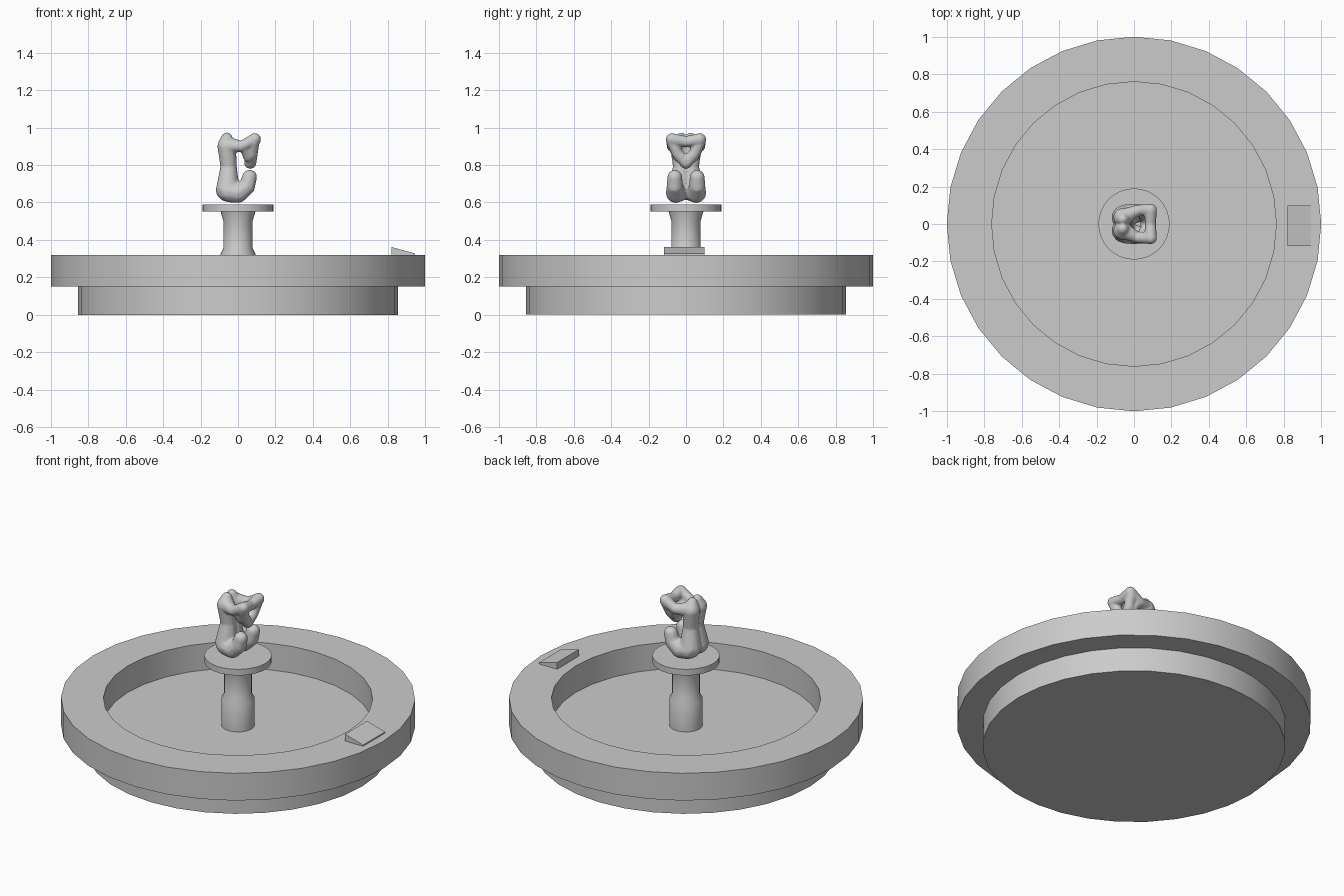
import bpy, bmesh, math
from mathutils import Vector

if "Cube" in bpy.data.objects:
    bpy.data.objects.remove(bpy.data.objects["Cube"])


def finish(name, bm):
    mesh = bpy.data.meshes.new(name)
    bmesh.ops.recalc_face_normals(bm, faces=bm.faces[:])
    bm.to_mesh(mesh)
    bm.free()
    ob = bpy.data.objects.new(name, mesh)
    bpy.context.collection.objects.link(ob)
    return ob


def smooth(ob):
    bpy.ops.object.select_all(action='DESELECT')
    bpy.context.view_layer.objects.active = ob
    ob.select_set(True)
    bpy.ops.object.shade_smooth_by_angle(angle=math.radians(30))


def lathe(name, profile, sides=32):
    """Turn an open (radius, z) profile around z and cap both ends."""
    bm = bmesh.new()
    rings = []
    for r, z in profile:
        rings.append([bm.verts.new((r * math.cos(2 * math.pi * i / sides),
                                    r * math.sin(2 * math.pi * i / sides), z))
                      for i in range(sides)])
    for a, b in zip(rings, rings[1:]):
        for i in range(sides):
            j = (i + 1) % sides
            bm.faces.new((a[i], a[j], b[j], b[i]))
    bm.faces.new(rings[0])
    bm.faces.new(rings[-1])
    ob = finish(name, bm)
    smooth(ob)
    return ob


# Basin: stepped foot, wide rim and sunken floor
lathe("basin", [(0.855, 0), (0.855, 0.15), (1, 0.15), (1, 0.32),
                (0.76, 0.32), (0.76, 0.155)])

# Central column and the plate on top
lathe("column", [(0.093, 0.155), (0.093, 0.325), (0.078, 0.355),
                 (0.078, 0.50), (0.093, 0.552)])
lathe("plate", [(0.19, 0.552), (0.19, 0.59)])

# Sloped plaque on the rim
bm = bmesh.new()
section = [(0.82, 0.32), (0.945, 0.32), (0.945, 0.328), (0.82, 0.362)]
near, far = [[bm.verts.new((x, y, z)) for x, z in section] for y in (-0.118, 0.098)]
bm.faces.new(near)
bm.faces.new(far)
for i in range(4):
    j = (i + 1) % 4
    bm.faces.new((near[i], near[j], far[j], far[i]))
finish("plaque", bm)

# Sculpture: limbs as chains of (x, y, z, radius), mirrored in y and fused
limbs = [
    # back, shoulder and top lobe
    [(-.055, .035, .67, .066), (-.05, .025, .79, .046),
     (-.06, .035, .90, .052), (-.06, .025, .945, .03)],
    # folded leg
    [(-.05, .045, .66, .060), (.0, .055, .65, .054),
     (.048, .06, .685, .045), (.062, .06, .735, .041)],
    # raised arm and the front bar
    [(-.05, .04, .905, .045), (.02, .074, .90, .030),
     (.09, .075, .938, .034), (.088, 0, .925, .031)],
    # front strut down to the point
    [(.085, .075, .925, .032), (.075, .045, .86, .032), (.066, 0, .812, .034)],
    # side strut
    [(.035, .07, .895, .026), (.055, .04, .845, .03)],
]
STEPS = 6
bm = bmesh.new()
for chain in limbs:
    for side in (1, -1):
        for a, b in zip(chain, chain[1:]):
            for k in range(STEPS + 1):
                p = Vector(a).lerp(Vector(b), k / STEPS)
                ball = bmesh.ops.create_icosphere(bm, subdivisions=2, radius=p[3])
                bmesh.ops.translate(bm, verts=ball["verts"],
                                    vec=(p[0], p[1] * side, p[2]))
statue = finish("statue", bm)
remesh = statue.modifiers.new("fuse", 'REMESH')
remesh.mode = 'VOXEL'
remesh.voxel_size = 0.006
remesh.use_smooth_shade = True
soften = statue.modifiers.new("soften", 'SMOOTH')
soften.factor = 0.5
soften.iterations = 8
